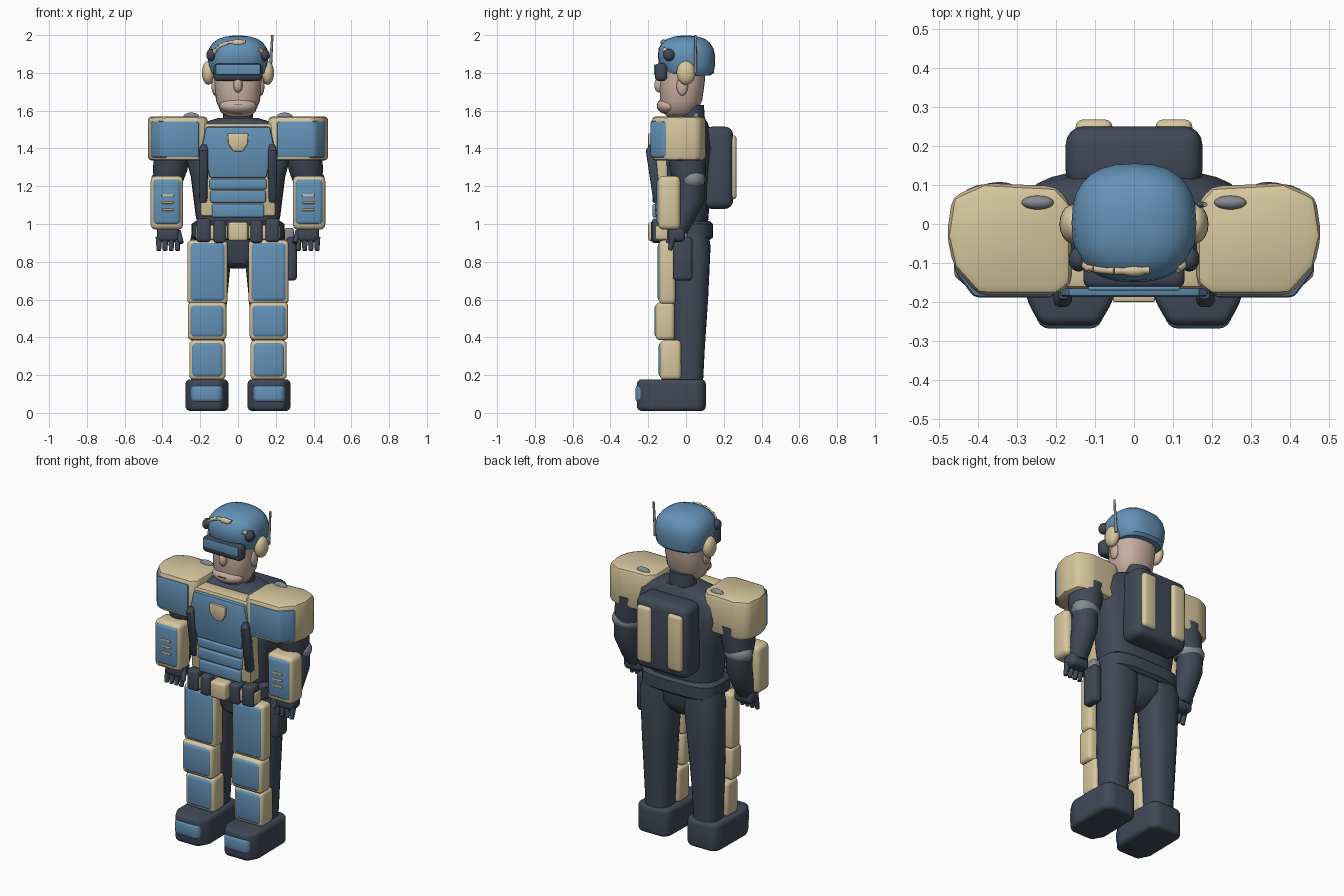
import bpy, bmesh, math
from mathutils import Vector

if "Cube" in bpy.data.objects:
    bpy.data.objects.remove(bpy.data.objects["Cube"])


def colour(name, rgb):
    m = bpy.data.materials.new(name)
    m.diffuse_color = (*rgb, 1)
    m.use_nodes = True
    m.node_tree.nodes["Principled BSDF"].inputs["Base Color"].default_value = m.diffuse_color
    return m


BLUE = colour("armour blue", (0.125, 0.285, 0.47))
TAN = colour("armour tan", (0.68, 0.57, 0.34))
DARK = colour("dark suit", (0.052, 0.066, 0.095))
SKIN = colour("skin", (0.58, 0.43, 0.36))
GREY = colour("grey metal", (0.24, 0.26, 0.29))


def finish(name, bm, mat, mirror=False):
    bmesh.ops.recalc_face_normals(bm, faces=bm.faces)
    me = bpy.data.meshes.new(name)
    bm.to_mesh(me)
    bm.free()
    me.materials.append(mat)
    ob = bpy.data.objects.new(name, me)
    bpy.context.collection.objects.link(ob)
    if mirror:
        ob.modifiers.new("mirror", 'MIRROR').use_mirror_merge = False
    return ob


def bevel(bm, amount, segs):
    if amount:
        bmesh.ops.bevel(bm, geom=bm.edges[:], offset=amount, segments=segs,
                        profile=0.5, affect='EDGES', clamp_overlap=True)


def box(name, x, y, z, mat, bev=0.015, mirror=False, segs=3):
    """Rounded box from (min, max) pairs."""
    bm = bmesh.new()
    bmesh.ops.create_cube(bm, size=1)
    for v in bm.verts:
        v.co = [(p[0] + p[1]) / 2 + c * (p[1] - p[0]) for p, c in zip((x, y, z), v.co)]
    bevel(bm, bev, segs)
    return finish(name, bm, mat, mirror)


def prism(name, pts, lo, hi, axis, mat, bev=0.01, mirror=False, segs=2):
    """Outline in xz (axis y) or xy (axis z), extruded from lo to hi."""
    bm = bmesh.new()
    at = (lambda a, b, d: (a, d, b)) if axis == 'y' else (lambda a, b, d: (a, b, d))
    rings = [[bm.verts.new(at(a, b, d)) for a, b in pts] for d in (lo, hi)]
    for r in rings:
        bm.faces.new(r)
    for i in range(len(pts)):
        j = (i + 1) % len(pts)
        bm.faces.new((rings[0][i], rings[0][j], rings[1][j], rings[1][i]))
    bmesh.ops.recalc_face_normals(bm, faces=bm.faces)
    bevel(bm, bev, segs)
    return finish(name, bm, mat, mirror)


def loft(name, sections, mat, mirror=False, power=2.0, n=28):
    """Superellipse rings (z, cx, cy, rx, ry) joined bottom to top."""
    bm = bmesh.new()
    rings = []
    for z, cx, cy, rx, ry in sections:
        ring = []
        for i in range(n):
            c, s = math.cos(math.tau * i / n), math.sin(math.tau * i / n)
            ring.append(bm.verts.new((cx + rx * math.copysign(abs(c) ** (2 / power), c),
                                      cy + ry * math.copysign(abs(s) ** (2 / power), s), z)))
        rings.append(ring)
    for a, b in zip(rings, rings[1:]):
        for i in range(n):
            bm.faces.new((a[i], a[(i + 1) % n], b[(i + 1) % n], b[i]))
    bm.faces.new(rings[0])
    bm.faces.new(rings[-1])
    return finish(name, bm, mat, mirror)


def ball(name, c, r, mat, mirror=False):
    bm = bmesh.new()
    bmesh.ops.create_uvsphere(bm, u_segments=20, v_segments=12, radius=1)
    for v in bm.verts:
        v.co = [c[i] + r[i] * v.co[i] for i in range(3)]
    return finish(name, bm, mat, mirror)


def rod(name, a, b, r0, r1, mat, mirror=False):
    a, b = Vector(a), Vector(b)
    bm = bmesh.new()
    bmesh.ops.create_cone(bm, cap_ends=True, segments=12, radius1=r0, radius2=r1, depth=(b - a).length)
    q = (b - a).to_track_quat('Z', 'Y')
    for v in bm.verts:
        v.co = q @ v.co + (a + b) / 2
    return finish(name, bm, mat, mirror)


# Head and neck
loft("neck", [(1.48, 0, .03, .085, .075), (1.63, 0, .03, .075, .065)], DARK)
loft("head", [(1.57, 0, -.035, .06, .065), (1.59, 0, -.035, .09, .085), (1.65, 0, -.027, .116, .112),
              (1.74, 0, -.02, .125, .118), (1.88, 0, -.01, .13, .12)], SKIN, power=2.3)
ball("chin", (0, -.095, 1.625), (.098, .06, .045), SKIN)
ball("nose", (0, -.14, 1.735), (.024, .028, .04), SKIN)
ball("ear", (.122, -.02, 1.73), (.018, .03, .05), SKIN, True)
box("mouth", (-.025, .025), (-.157, -.15), (1.629, 1.633), DARK, 0)

# Helmet with goggles, ear pads, crest and antenna
loft("helmet", [(1.785, 0, .03, .13, .1), (1.80, 0, .015, .146, .132), (1.84, 0, .005, .156, .148),
                (1.89, 0, .003, .16, .152), (1.93, 0, 0, .153, .145), (1.96, 0, 0, .132, .126),
                (1.98, 0, 0, .104, .1), (1.992, 0, 0, .067, .065), (1.997, 0, 0, .025, .025)],
     BLUE, power=2.5)
box("goggles", (-.13, .13), (-.165, -.1), (1.757, 1.85), DARK, .022)
box("goggle_lens", (-.118, .118), (-.17, -.16), (1.79, 1.845), BLUE, .004)
ball("ear_pad", (.157, 0, 1.80), (.034, .05, .063), TAN, True)
ball("helmet_lamp", (.142, -.09, 1.895), (.026, .032, .032), DARK, True)
rod("lamp_stub", (.11, -.115, 1.925), (.14, -.09, 1.9), .012, .014, TAN, True)
crest = [(-.13, -.105, 1.905), (-.1, -.115, 1.94), (-.05, -.12, 1.962), (.04, -.118, 1.965)]
for a, b in zip(crest, crest[1:]):
    rod("crest_band", a, b, .01, .01, TAN)
ball("crest_badge", (0, -.12, 1.96), (.035, .015, .018), TAN)
rod("antenna", (.17, .05, 1.8), (.182, .05, 2.0), .009, .006, GREY)

# Torso, pelvis and belt
loft("torso", [(.92, 0, 0, .2, .11), (1.05, 0, 0, .225, .12), (1.25, 0, 0, .25, .13),
               (1.4, 0, .01, .29, .13), (1.49, 0, .01, .27, .12), (1.535, 0, .015, .19, .1),
               (1.56, 0, .02, .11, .08)], DARK, power=3)
loft("pelvis", [(.765, 0, 0, .04, .05), (.79, 0, 0, .075, .085), (.85, 0, .01, .15, .11),
                (.95, 0, 0, .21, .12)], DARK, power=2.6)
loft("belt", [(.915, 0, 0, .225, .125), (.93, 0, 0, .245, .143), (1.0, 0, 0, .245, .143),
              (1.015, 0, 0, .225, .125)], DARK, power=3.5)
box("belt_buckle", (-.052, .052), (-.2, -.12), (.91, 1.01), TAN, .014)
box("belt_plate", (.055, .225), (-.165, -.09), (.915, .995), TAN, .015, True)
box("inner_pouch", (.065, .13), (-.185, -.1), (.9, 1.02), DARK, .016, True)
box("outer_pouch", (.145, .22), (-.18, -.1), (.905, 1.03), DARK, .016, True)

# Chest and belly armour
prism("chest_frame", [(-.17, 1.535), (.17, 1.535), (.205, 1.5), (.205, 1.39), (.2, 1.04), (-.2, 1.04),
                      (-.205, 1.39), (-.205, 1.5)], -.165, -.07, 'y', TAN, .015)
prism("chest_plate", [(-.17, 1.515), (.17, 1.515), (.19, 1.42), (.15, 1.243), (-.15, 1.243),
                      (-.19, 1.42)], -.187, -.09, 'y', BLUE, .012)
for z0, z1, w in ((1.183, 1.237, .152), (1.112, 1.177, .147), (1.035, 1.106, .138)):
    box("belly_plate", (-w, w), (-.178, -.09), (z0, z1), BLUE, .01)
prism("chest_badge", [(-.055, 1.48), (.055, 1.48), (.052, 1.425), (.025, 1.385), (-.025, 1.385),
                      (-.052, 1.425)], -.2, -.17, 'y', TAN, .006)
loft("chest_strap", [(1.105, .183, -.147, .014, .012), (1.12, .183, -.148, .022, .025),
                     (1.39, .183, -.185, .024, .028), (1.42, .18, -.177, .014, .015)],
     DARK, True, 3)

# Backpack
box("backpack", (-.175, .175), (.09, .25), (1.08, 1.515), DARK, .045, segs=4)
box("backpack_strip", (.055, .15), (.22, .268), (1.13, 1.47), TAN, .02, True)

# Shoulder armour
prism("shoulder_pad", [(.16, -.155), (.2, -.182), (.4, -.182), (.462, -.11), (.48, -.03), (.466, .07),
                       (.385, .105), (.2, .097), (.16, .05)], 1.335, 1.57, 'z', TAN, .028, True)
prism("shoulder_plate", [(.205, -.188), (.41, -.188), (.46, -.122), (.46, -.08), (.205, -.08)],
      1.352, 1.545, 'z', BLUE, .012, True)
ball("shoulder_vent", (.247, .055, 1.568), (.042, .018, .022), GREY, True)

# Arms
loft("upper_arm", [(1.2, .37, .02, .07, .075), (1.28, .36, .01, .09, .095), (1.4, .345, .008, .1, .1)],
     DARK, True)
ball("elbow_pad", (.375, .035, 1.235), (.085, .068, .06), GREY, True)
loft("forearm", [(.95, .37, -.04, .05, .045), (1.0, .372, -.02, .06, .055), (1.12, .375, .025, .072, .072),
                 (1.24, .375, .03, .075, .07)], DARK, True)
box("forearm_guard", (.29, .462), (-.148, -.03), (.97, 1.255), TAN, .028, True)
box("forearm_plate", (.302, .45), (-.156, -.08), (.995, 1.24), BLUE, .022, True)
for z in (1.075, 1.113, 1.151):
    box("forearm_slot", (.34, .405), (-.162, -.15), (z - .006, z + .006), TAN, .004, True)

# Hands
box("palm", (.31, .43), (-.095, -.005), (.905, .99), DARK, .025, True)
for i in range(4):
    x = .32 + i * .033
    rod("finger", (x, -.07, .93), (x, -.085, .86), .017, .012, DARK, True)
rod("thumb", (.32, -.06, .96), (.3, -.095, .9), .018, .013, DARK, True)

# Holster on one hip
box("holster", (.255, .312), (-.07, .035), (.7, .93), DARK, .02)
box("holster_grip", (.245, .297), (-.05, .01), (.9, .98), GREY, .015)

# Legs and leg armour
loft("leg", [(.12, .162, .01, .075, .078), (.35, .16, .015, .085, .085), (.6, .155, .022, .097, .095),
             (.88, .145, .03, .115, .1), (.95, .135, .025, .11, .095)], DARK, True, 2.5)
for part, x0, x1, y0, y1, z0, z1 in (("thigh", .055, .268, -.142, -.055, .575, .915),
                                     ("knee", .062, .266, -.16, -.06, .385, .585),
                                     ("shin", .066, .258, -.138, -.025, .175, .385)):
    box(part + "_guard", (x0, x1), (y0, y1), (z0, z1), TAN, .022, True)
    box(part + "_plate", (x0 + .01, x1 - .01), (y0 - .008, y1 - .02), (z0 + .012, z1 - .01),
        BLUE, .024, True)

# Boots with toe caps
prism("boot", [(.055, .07), (.09, .105), (.24, .105), (.275, .07), (.278, -.19), (.24, -.26),
               (.09, -.26), (.05, -.19)], .01, .178, 'z', DARK, .04, True, 4)
prism("toe_cap", [(.06, -.185), (.09, -.268), (.24, -.268), (.27, -.185)], .055, .148, 'z',
      BLUE, .022, True, 3)

# Smooth rounded surfaces, keep hard corners
bpy.ops.object.select_all(action='SELECT')
bpy.context.view_layer.objects.active = bpy.context.selected_objects[0]
bpy.ops.object.shade_smooth_by_angle(angle=math.radians(35))
